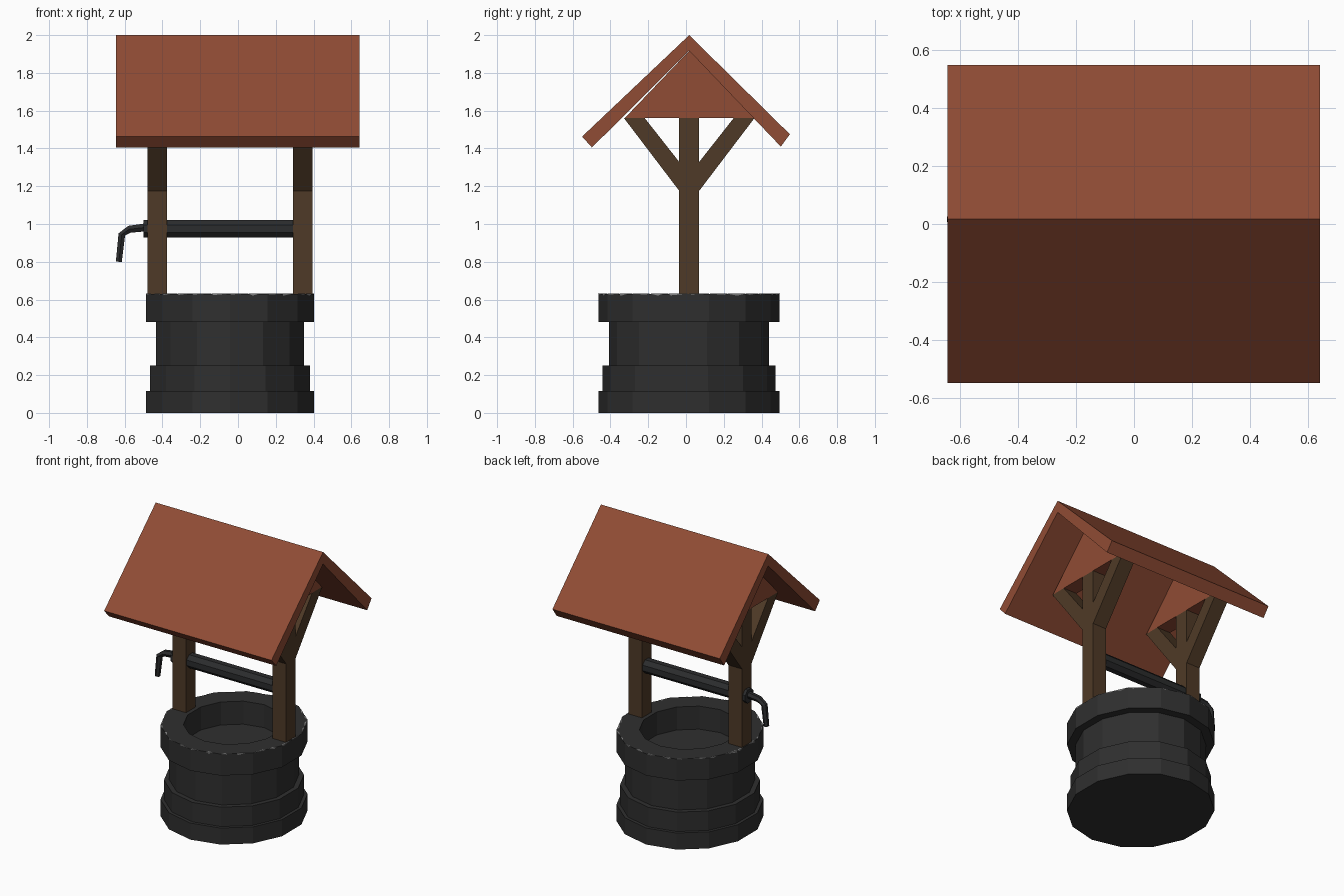
import bpy, bmesh, math, random
from mathutils import Vector

cube = bpy.data.objects.get("Cube")
if cube:
    bpy.data.objects.remove(cube, do_unlink=True)


def make_material(name, color):
    m = bpy.data.materials.new(name)
    m.use_nodes = True
    m.diffuse_color = (*color, 1)
    m.node_tree.nodes["Principled BSDF"].inputs["Base Color"].default_value = (*color, 1)
    return m


STONE = make_material("dark stone", (0.028, 0.028, 0.028))
IRON = make_material("dark iron", (0.024, 0.025, 0.026))
WOOD = make_material("brown wood", (0.078, 0.042, 0.020))
TILE = make_material("red tile", (0.280, 0.072, 0.035))
CHIP = make_material("pale chips", (0.25, 0.25, 0.25))

CX, CY = -0.042, 0.016     # centre of the well shaft
SIDES = 14
ASPECT = 0.95              # the shaft is slightly narrower in x


def finish(name, bm, mat):
    bmesh.ops.recalc_face_normals(bm, faces=bm.faces)
    mesh = bpy.data.meshes.new(name)
    bm.to_mesh(mesh)
    bm.free()
    mesh.materials.append(mat)
    obj = bpy.data.objects.new(name, mesh)
    bpy.context.collection.objects.link(obj)
    return obj


def prism(name, outline, x0, x1, mat):
    """Extrude a (y, z) outline from x0 to x1."""
    bm = bmesh.new()
    face = bm.faces.new([bm.verts.new((x0, y, z)) for y, z in outline])
    out = bmesh.ops.extrude_face_region(bm, geom=[face])["geom"]
    verts = [g for g in out if isinstance(g, bmesh.types.BMVert)]
    bmesh.ops.translate(bm, verts=verts, vec=(x1 - x0, 0, 0))
    return finish(name, bm, mat)


def ring_point(r, i, z):
    a = math.tau * i / SIDES
    return Vector((CX + r * ASPECT * math.sin(a), CY - r * math.cos(a), z))


# Stone shaft: stepped profile turned around, with floor inside and flat base
profile = [(0.48, 0), (0.48, 0.115), (0.457, 0.115), (0.457, 0.25), (0.423, 0.25),
           (0.423, 0.48), (0.48, 0.48), (0.48, 0.63), (0.33, 0.63), (0.33, 0.47)]
bm = bmesh.new()
rings = [[bm.verts.new(ring_point(r, i, z)) for i in range(SIDES)] for r, z in profile]
for low, high in zip(rings, rings[1:]):
    for i in range(SIDES):
        j = (i + 1) % SIDES
        bm.faces.new((low[i], low[j], high[j], high[i]))
bm.faces.new(rings[0])
bm.faces.new(rings[-1])
finish("stone_shaft", bm, STONE)

# Pale worn chips along the rim edge
random.seed(4)
bm = bmesh.new()
for i in range(SIDES):
    a, b = ring_point(0.481, i, 0.631), ring_point(0.481, i + 1, 0.631)
    for start in (0.0, 0.5):
        p, q = a.lerp(b, start), a.lerp(b, start + random.uniform(0.25, 0.5))
        tip = p.lerp(q, random.random())
        inward = tip.lerp(Vector((CX, CY, 0.631)), random.uniform(0.01, 0.03))
        down = tip - Vector((0, 0, random.uniform(0.003, 0.012)))
        vp, vq, vi, vd = (bm.verts.new(v) for v in (p, q, inward, down))
        bm.faces.new((vp, vq, vi))
        bm.faces.new((vp, vd, vq))
finish("rim_chips", bm, CHIP)

# Post, two braces and gable panel on each side
Y = 0.017
for side, x0, x1 in (("right", -0.48, -0.375), ("left", 0.29, 0.395)):
    prism(side + "_post", [(Y - 0.053, 0.6), (Y + 0.053, 0.6), (Y + 0.053, 1.56), (Y - 0.053, 1.56)],
          x0, x1, WOOD)
    for end, s in (("front", -1), ("back", 1)):
        outline = [(0.05, 1.172), (0.345, 1.56), (0.235, 1.56), (0.05, 1.325)]
        prism(f"{side}_{end}_brace", [(Y + s * y, z) for y, z in outline], x0, x1, WOOD)
    prism(side + "_gable", [(Y - 0.342, 1.56), (Y + 0.342, 1.56), (Y, 1.917)], x0, x1, TILE)

# Roof: one folded slab
prism("roof", [(-0.55, 1.463), (Y, 2.0), (0.55, 1.475), (0.502, 1.41), (Y, 1.917), (-0.498, 1.405)],
      -0.645, 0.643, TILE)


def rod(name, points, radii, sides):
    """Tube in the xz plane through the points, closed at both ends."""
    bm = bmesh.new()
    loops = []
    pts = [Vector((x, Y, z)) for x, z in points]
    for k, p in enumerate(pts):
        t = (pts[min(k + 1, len(pts) - 1)] - pts[max(k - 1, 0)]).normalized()
        n = Vector((-t.z, 0, t.x))
        loops.append([bm.verts.new(p + radii[k] * (n * math.cos(a) + Vector((0, 1, 0)) * math.sin(a)))
                      for a in (math.tau * (i + 0.5) / sides for i in range(sides))])
    for l0, l1 in zip(loops, loops[1:]):
        for i in range(sides):
            j = (i + 1) % sides
            bm.faces.new((l0[i], l0[j], l1[j], l1[i]))
    bm.faces.new(loops[0])
    bm.faces.new(loops[-1])
    return finish(name, bm, IRON)


# Winding roller through the posts, and its crank handle
rod("roller", [(-0.5, 0.975), (0.3, 0.975)], [0.05, 0.05], 8)
rod("crank", [(-0.49, 0.982), (-0.575, 0.972), (-0.615, 0.945), (-0.631, 0.8)],
    [0.024, 0.022, 0.021, 0.018], 6)
